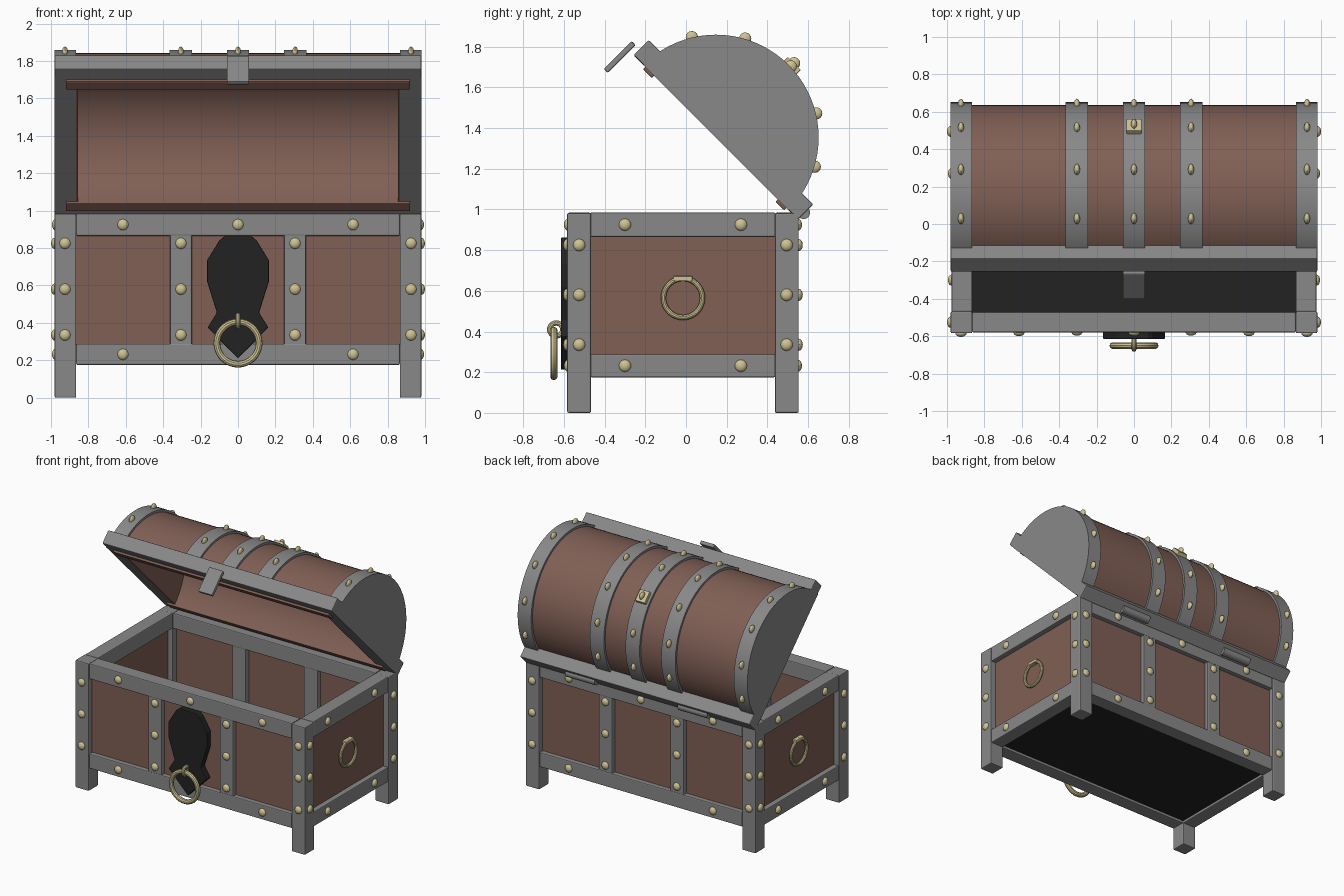
import bpy, bmesh, math
from mathutils import Matrix, Vector

if "Cube" in bpy.data.objects:
    bpy.data.objects.remove(bpy.data.objects["Cube"])


def mat(name, r, g, b):
    m = bpy.data.materials.new(name)
    m.diffuse_color = (r, g, b, 1)
    m.use_nodes = True
    m.node_tree.nodes["Principled BSDF"].inputs["Base Color"].default_value = m.diffuse_color
    return m


GREY = mat("grey_iron", 0.25, 0.25, 0.25)
WOOD = mat("brown_wood", 0.215, 0.115, 0.09)
GOLD = mat("pale_brass", 0.62, 0.54, 0.29)
BLACK = mat("black_iron", 0.016, 0.016, 0.016)

CY = -0.015                       # middle of the body in y
LID = Matrix.Translation((0, 0.147, 1.354)) @ Matrix.Rotation(math.radians(-45), 4, 'X')
ID = Matrix.Identity(4)


def finish(bm, name, m, xf=ID, bevel=0.0, smooth=False):
    bmesh.ops.recalc_face_normals(bm, faces=bm.faces)
    me = bpy.data.meshes.new(name)
    bm.to_mesh(me)
    bm.free()
    me.transform(xf)
    me.materials.append(m)
    ob = bpy.data.objects.new(name, me)
    bpy.context.collection.objects.link(ob)
    if bevel:
        b = ob.modifiers.new("bevel", 'BEVEL')
        b.width = bevel
        b.segments = 2
    if smooth:
        bpy.context.view_layer.objects.active = ob
        ob.select_set(True)
        bpy.ops.object.shade_smooth_by_angle(angle=math.radians(35))
        ob.select_set(False)
    return ob


def box(name, x, y, z, m, xf=ID, bevel=0.007):
    """Box from (min, max) ranges."""
    bm = bmesh.new()
    c = Vector([(a[0] + a[1]) / 2 for a in (x, y, z)])
    s = [abs(a[1] - a[0]) for a in (x, y, z)]
    bmesh.ops.create_cube(bm, size=1, matrix=Matrix.Translation(c) @ Matrix.Diagonal((*s, 1)))
    return finish(bm, name, m, xf, bevel)


def prism(name, pts, axis, a, b, m, xf=ID, bevel=0.0, smooth=False):
    """Extrude a 2D outline along x (points are y,z) or y (points are x,z)."""
    bm = bmesh.new()
    P = (lambda u, v, t: (t, u, v)) if axis == 'x' else (lambda u, v, t: (u, t, v))
    f = bm.faces.new([bm.verts.new(P(u, v, a)) for u, v in pts])
    g = bmesh.ops.extrude_face_region(bm, geom=[f])
    d = Vector(P(0, 0, b - a))
    bmesh.ops.translate(bm, vec=d, verts=[v for v in g["geom"] if isinstance(v, bmesh.types.BMVert)])
    return finish(bm, name, m, xf, bevel, smooth)


def arc(r, n=40):
    return [(r * math.cos(math.pi * i / n), r * math.sin(math.pi * i / n)) for i in range(n + 1)]


def ring(name, centre, R, r, rot, m=GOLD):
    bm = bmesh.new()
    N, K = 36, 10
    vs = [[bm.verts.new(((R + r * math.cos(2 * math.pi * j / K)) * math.cos(2 * math.pi * i / N),
                         (R + r * math.cos(2 * math.pi * j / K)) * math.sin(2 * math.pi * i / N),
                         r * math.sin(2 * math.pi * j / K))) for j in range(K)] for i in range(N)]
    for i in range(N):
        for j in range(K):
            i2, j2 = (i + 1) % N, (j + 1) % K
            bm.faces.new((vs[i][j], vs[i2][j], vs[i2][j2], vs[i][j2]))
    return finish(bm, name, m, Matrix.Translation(centre) @ rot, smooth=True)


def rivets(name, items, xf=ID):
    """items: (position, radii) ellipsoids merged in one object."""
    bm = bmesh.new()
    for p, s in items:
        bmesh.ops.create_uvsphere(bm, u_segments=14, v_segments=8, radius=1,
                                  matrix=Matrix.Translation(p) @ Matrix.Diagonal((*s, 1)))
    return finish(bm, name, GOLD, xf, smooth=True)


# --- body frame: posts, rails, stiles, panels ---
RZ = {"top": (0.865, 0.985), "bottom": (0.175, 0.288)}
R = 0.03
studs = []
for sx in (-1, 1):
    for sy in (-1, 1):
        box("corner_post", (sx * 0.865, sx * 0.98), (CY + sy * 0.452, CY + sy * 0.569), (0, 0.983), GREY)
        for z in (0.825, 0.58, 0.335):
            studs.append(((sx * 0.925, CY + sy * 0.569, z), (R, 0.02, R)))
            studs.append(((sx * 0.98, CY + sy * 0.51, z), (0.02, R, R)))
            studs.append(((sx * 0.305, CY + sy * 0.562, z), (R, 0.02, R)))
        box("stile", (sx * 0.247, sx * 0.364), (CY + sy * 0.462, CY + sy * 0.562), (0.28, 0.875), GREY)
    for k, z in RZ.items():
        box(k + "_side_rail", (sx * 0.865, sx * 0.975), (CY - 0.455, CY + 0.455), z, GREY)
        for y in (-0.285, 0.285):
            studs.append(((sx * 0.975, CY + y, sum(z) / 2), (0.02, R, R)))
    box("side_panel", (sx * 0.905, sx * 0.935), (CY - 0.46, CY + 0.46), (0.2, 0.88), WOOD, bevel=0)
    # side ring handles
    ring("side_ring", (sx * 0.953, CY, 0.565), 0.096, 0.013, Matrix.Rotation(math.pi / 2, 4, 'Y'))
    box("side_ring_mount", (sx * 0.93, sx * 0.968), (CY - 0.047, CY + 0.047), (0.648, 0.672), GOLD, bevel=0.005)
for sy in (-1, 1):
    for k, z in RZ.items():
        box(k + "_long_rail", (-0.865, 0.865), (CY + sy * 0.455, CY + sy * 0.565), z, GREY)
        for x in ((-0.615, 0, 0.615) if k == "top" else (-0.615, 0.615)):
            studs.append(((x, CY + sy * 0.565, sum(z) / 2), (R, 0.02, R)))
    box("long_panel", (-0.87, 0.87), (CY + sy * 0.5, CY + sy * 0.53), (0.2, 0.88), WOOD, bevel=0)
rivets("body_rivets", studs)
box("floor", (-0.92, 0.92), (CY - 0.51, CY + 0.51), (0.195, 0.23), BLACK, bevel=0)

# --- lock plate and pull ring ---
half = [(0.075, 0.862), (0.1, 0.84), (0.165, 0.735), (0.165, 0.62), (0.113, 0.455), (0.162, 0.375)]
outline = half + [(0, 0.21)] + [(-x, z) for x, z in reversed(half)]
prism("lock_plate", outline, 'y', -0.615, -0.565, BLACK, bevel=0.005)
ring("pull_ring", (0, -0.65, 0.292), 0.113, 0.018, Matrix.Rotation(math.pi / 2, 4, 'X'))
ring("pull_ring_staple", (0, -0.638, 0.41), 0.032, 0.013, Matrix.Rotation(math.pi / 2, 4, 'Y'))

# --- lid, built flat then swung open ---
half_ring = arc(0.488) + arc(0.43)[::-1]
prism("lid_barrel", half_ring, 'x', -0.87, 0.87, WOOD, LID, smooth=True)
band = arc(0.505) + arc(0.475)[::-1]
for x in (-0.305, 0, 0.305):
    prism("lid_band", band, 'x', x - 0.06, x + 0.06, GREY, LID, smooth=True)
for s in (-1, 1):
    prism("lid_end", arc(0.505), 'x', s * 0.865, s * 0.98, GREY, LID, smooth=True)
    prism("lid_end_lining", arc(0.45), 'x', s * 0.855, s * 0.867, WOOD, LID)
    box("lid_rim", (-0.98, 0.98), (s * 0.455, s * 0.572), (0, 0.105), GREY, LID)
    box("lid_lip", (-0.92, 0.92), (s * 0.43, s * 0.49), (-0.016, 0.01), WOOD, LID, 0.004)
lid_studs = []
for x in (-0.925, -0.305, 0, 0.305, 0.925):
    for k in range(1, 6):
        a = math.radians(30 * k - 1.5)
        r = 0.53 if x == 0 and k == 3 else 0.507
        lid_studs.append(((x, r * math.cos(a), r * math.sin(a)), (0.016, 0.03, 0.03)))
rivets("lid_rivets", lid_studs, LID)
box("lid_plate", (-0.041, 0.041), (-0.03, 0.06), (0.495, 0.53), GOLD, LID, 0.004)

# --- hasp and hinges ---
box("hasp", (-0.06, 0.06), (-0.628, -0.6), (-0.152, 0.042), GREY, LID)
for s in (-1, 1):
    bm = bmesh.new()
    bmesh.ops.create_cone(bm, cap_ends=True, segments=20, radius1=0.032, radius2=0.032, depth=0.25,
                          matrix=Matrix.Translation((s * 0.48, 0.578, 0.985)) @ Matrix.Rotation(math.pi / 2, 4, 'Y'))
    finish(bm, "hinge", GREY, smooth=True)
